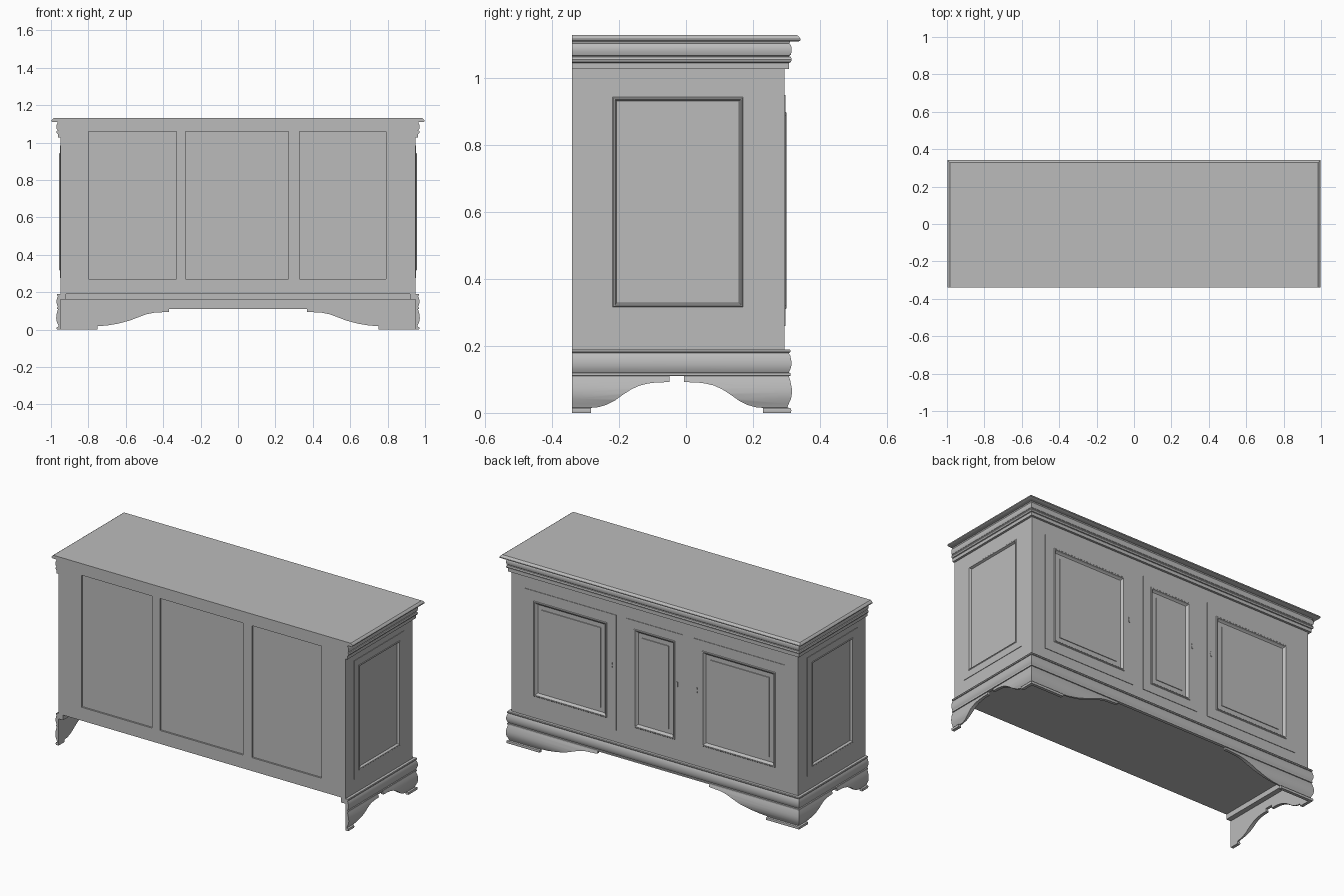
import bpy
import bmesh
from mathutils import Vector

if "Cube" in bpy.data.objects:
    bpy.data.objects.remove(bpy.data.objects["Cube"], do_unlink=True)

HALF_X, FRONT, BACK = 0.95, 0.295, -0.34

# One plain grey finish
grey = bpy.data.materials.new("plain grey")
grey.use_nodes = True
grey.diffuse_color = (0.5, 0.5, 0.5, 1)
grey.node_tree.nodes["Principled BSDF"].inputs["Base Color"].default_value = (0.5, 0.5, 0.5, 1)


def loft(name, rings, cap_start=True, cap_end=True, facing=None):
    """Skin closed rings of points, optionally capping either end."""
    bm = bmesh.new()
    loops = [[bm.verts.new(p) for p in ring] for ring in rings]
    n = len(loops[0])
    for a, b in zip(loops, loops[1:]):
        for i in range(n):
            j = (i + 1) % n
            bm.faces.new((a[i], a[j], b[j], b[i]))
    if cap_start:
        bm.faces.new(loops[0])
    if cap_end:
        last = bm.faces.new(loops[-1])
    bmesh.ops.recalc_face_normals(bm, faces=bm.faces)
    if facing and last.normal.dot(Vector(facing)) < 0:
        bmesh.ops.reverse_faces(bm, faces=bm.faces)
    mesh = bpy.data.meshes.new(name)
    bm.to_mesh(mesh)
    bm.free()
    mesh.materials.append(grey)
    obj = bpy.data.objects.new(name, mesh)
    bpy.context.collection.objects.link(obj)
    return obj


def box(name, lo, hi):
    (x0, y0, z0), (x1, y1, z1) = lo, hi
    return loft(name, [[(x0, y0, z), (x1, y0, z), (x1, y1, z), (x0, y1, z)] for z in (z0, z1)])


def activate(obj):
    bpy.ops.object.select_all(action="DESELECT")
    obj.select_set(True)
    bpy.context.view_layer.objects.active = obj


def cut(obj, cutter):
    """Subtract the cutter, then discard it."""
    cutter.hide_render = True
    activate(obj)
    mod = obj.modifiers.new("cut", "BOOLEAN")
    mod.operation, mod.solver, mod.object = "DIFFERENCE", "EXACT", cutter
    bpy.ops.object.modifier_apply(modifier=mod.name)
    bpy.data.objects.remove(cutter, do_unlink=True)


def smooth(obj, angle=0.6):
    activate(obj)
    bpy.ops.object.shade_smooth_by_angle(angle=angle)


def stations(o, z):
    """The four plan corners at a given overhang, open towards the back."""
    x, y = HALF_X + o, FRONT + o
    return [(-x, BACK, z), (-x, y, z), (x, y, z), (x, BACK, z)]


# Carcass with cornice and top board
cornice = [(0, 0.19), (0, 1.027), (0.013, 1.027), (0.013, 1.046), (0.018, 1.048),
           (0.021, 1.056), (0.018, 1.064), (0.013, 1.066), (0.018, 1.07), (0.021, 1.08),
           (0.021, 1.09), (0.018, 1.1), (0.014, 1.104), (0.016, 1.11), (0.042, 1.11),
           (0.047, 1.113), (0.047, 1.118), (0.042, 1.125), (0.035, 1.13)]
carcass = loft("carcass", [stations(o, z) for o, z in cornice])

# Sunk panels of the back
for x0, x1 in ((-0.8, -0.33), (-0.28, 0.27), (0.33, 0.79)):
    cut(carcass, box("cutter", (x0, BACK - 0.1, 0.27), (x1, BACK + 0.01, 1.06)))


def panel(name, place, facing, u0, u1, v0, v1, margin, steps):
    """Raised plate with a moulded panel; place maps (u, v, height) to space."""
    def ring(inset, h):
        a, b, c, d = u0 + inset, u1 - inset, v0 + inset, v1 - inset
        return [place(a, c, h), place(b, c, h), place(b, d, h), place(a, d, h)]

    m = margin + 0.004
    lo, hi = place(u0 + m, v0 + m, -0.03), place(u1 - m, v1 - m, 0.05)
    cut(carcass, box("cutter", [min(p) for p in zip(lo, hi)], [max(p) for p in zip(lo, hi)]))
    rings = [ring(0, 0), ring(0, 0.003)] + [ring(margin + i, h) for i, h in steps]
    loft(name, rings, cap_start=False, facing=facing)


# Three front doors
door_steps = [(0, 0.003), (0.003, 0.006), (0.009, 0.006), (0.014, -0.002), (0.02, -0.008),
              (0.046, -0.008), (0.047, -0.005)]
for name, x0, x1, m in (("left_door", 0.255, 0.86, 0.06), ("middle_door", -0.185, 0.185, 0.05),
                        ("right_door", -0.86, -0.255, 0.06)):
    panel(name, lambda u, v, h: (u, FRONT + h, v), (0, 1, 0), x0, x1, 0.26, 0.95, m, door_steps)

# End panels
end_steps = [(0, 0.003), (0.003, 0.006), (0.007, 0.005), (0.012, -0.008)]
for name, s in (("left_end_panel", 1), ("right_end_panel", -1)):
    panel(name, lambda u, v, h, s=s: (s * (HALF_X + h), u, v), (s, 0, 0),
          -0.26, 0.212, 0.275, 0.985, 0.041, end_steps)

smooth(carcass)

# Base moulding and bracket feet, carried round both ends and the front
plinth = [(0, 0.19), (0.016, 0.19), (0.018, 0.185), (0.016, 0.18), (0.012, 0.179),
          (0.017, 0.17), (0.02, 0.155), (0.02, 0.142), (0.017, 0.13), (0.012, 0.121),
          (0.017, 0.119), (0.017, 0.111), (0.012, 0.11), (0.017, 0.095), (0.021, 0.075),
          (0.022, 0.06), (0.019, 0.042), (0.012, 0.027), (0.008, 0.016), (0.018, 0.014),
          (0.02, 0.008), (0.018, 0), (0, 0)]
corners = [stations(o, z) for o, z in plinth]
base = loft("bracket_base", [[c[i] for c in corners] for i in range(4)])


def arch(half, centre):
    """Closed outline of a bracket cut-out, mirrored about its centre."""
    right = [(centre + u, z) for u, z in half]
    left = [(centre - u, z) for u, z in reversed(half)]
    return right + left


front_arch = arch([(0.75, -0.05), (0.75, 0.018), (0.7, 0.022), (0.64, 0.032), (0.58, 0.048),
                   (0.53, 0.067), (0.49, 0.082), (0.45, 0.09), (0.37, 0.095), (0.37, 0.11)], 0)
end_arch = arch([(0.257, -0.05), (0.257, 0.015), (0.235, 0.017), (0.21, 0.024), (0.185, 0.037),
                 (0.16, 0.055), (0.135, 0.071), (0.11, 0.082), (0.085, 0.088), (0.06, 0.091),
                 (0.022, 0.092), (0.022, 0.11)], -0.0275)
cut(base, loft("cutter", [[(x, y, z) for x, z in front_arch] for y in (0.1, 0.5)]))
cut(base, loft("cutter", [[(x, y, z) for y, z in end_arch] for x in (-1.2, 1.2)]))
smooth(base)

# Cleats under the carcass
for name, s in (("left_cleat", 1), ("right_cleat", -1)):
    xs = sorted((s * 0.92, s * HALF_X))
    box(name, (xs[0], BACK, 0.16), (xs[1], FRONT, 0.19))
box("front_cleat", (-0.92, FRONT - 0.03, 0.16), (0.92, FRONT, 0.19))

# Keyhole plates on the doors
for name, x in (("left_keyhole", 0.283), ("middle_keyhole", -0.15), ("right_keyhole", -0.28)):
    outline = [(x - 0.004, 0.63), (x + 0.004, 0.63), (x + 0.006, 0.645),
               (x + 0.004, 0.66), (x - 0.004, 0.66), (x - 0.006, 0.645)]
    loft(name, [[(u, FRONT + h, v) for u, v in outline] for h in (0.002, 0.006)])
